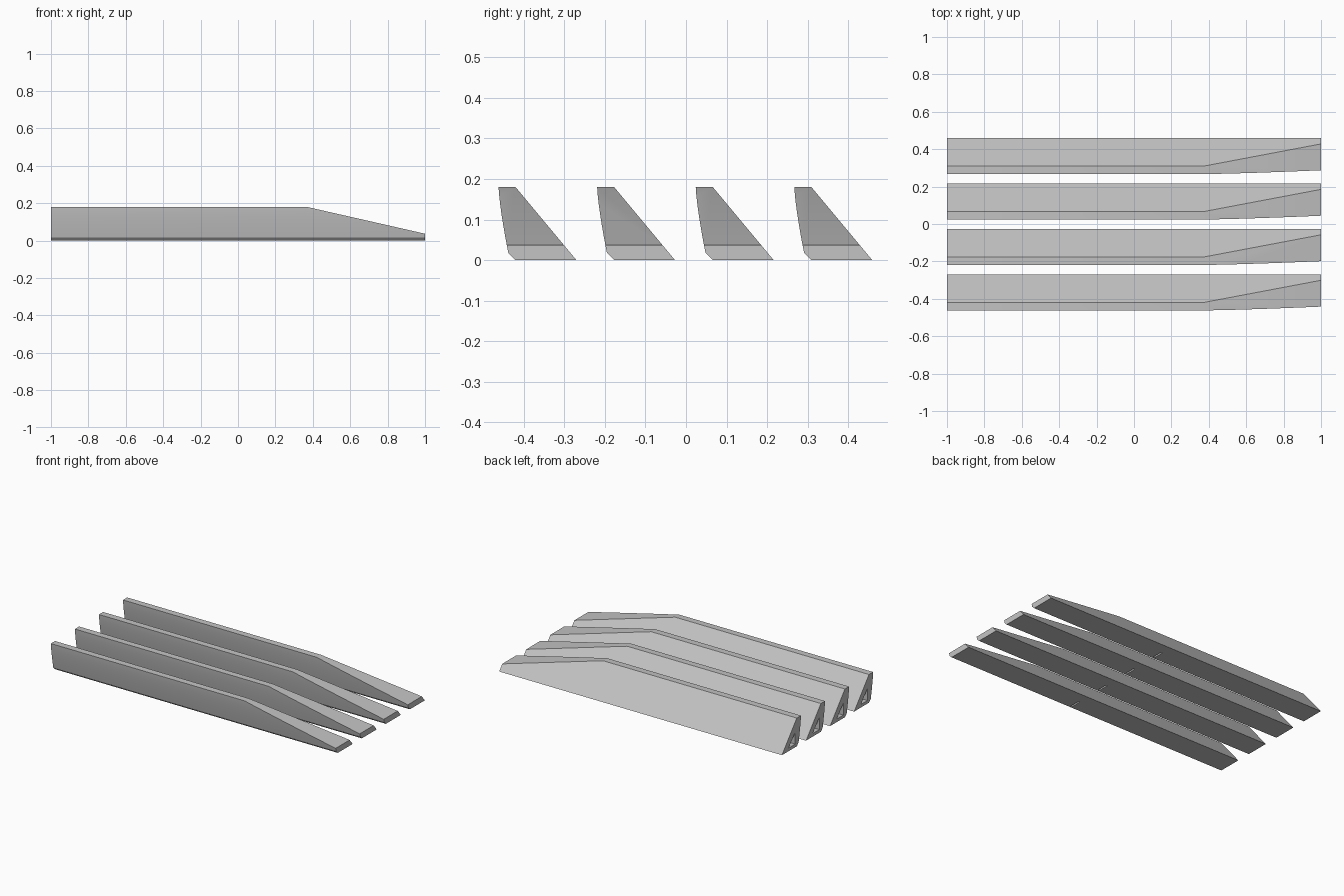
import bpy, bmesh
from mathutils import Vector

if "Cube" in bpy.data.objects:
    bpy.data.objects.remove(bpy.data.objects["Cube"])

PITCH = 0.243          # spacing between slats
FIRST = -0.462         # front edge of the first slat

grey = bpy.data.materials.new("mid_grey")
grey.diffuse_color = (0.55, 0.55, 0.55, 1)
grey.use_nodes = True
grey.node_tree.nodes["Principled BSDF"].inputs["Base Color"].default_value = grey.diffuse_color


def prism(name, profile, x0, x1):
    """Extrude a (y, z) profile along x."""
    bm = bmesh.new()
    face = bm.faces.new([bm.verts.new((x0, y, z)) for y, z in profile])
    ext = bmesh.ops.extrude_face_region(bm, geom=[face])
    verts = [g for g in ext["geom"] if isinstance(g, bmesh.types.BMVert)]
    bmesh.ops.translate(bm, verts=verts, vec=(x1 - x0, 0, 0))
    bmesh.ops.recalc_face_normals(bm, faces=bm.faces)
    mesh = bpy.data.meshes.new(name)
    bm.to_mesh(mesh)
    bm.free()
    obj = bpy.data.objects.new(name, mesh)
    bpy.context.collection.objects.link(obj)
    return obj


def slope_end(obj):
    """Slice the nose down from the ridge to the low end."""
    bm = bmesh.new()
    bm.from_mesh(obj.data)
    normal = Vector((0.143, 0, 0.63)).normalized()
    cut = bmesh.ops.bisect_plane(bm, geom=bm.verts[:] + bm.edges[:] + bm.faces[:],
                                 plane_co=(0.37, 0, 0.18), plane_no=normal, clear_outer=True)
    edges = [g for g in cut["geom_cut"] if isinstance(g, bmesh.types.BMEdge)]
    bmesh.ops.holes_fill(bm, edges=edges)
    bmesh.ops.recalc_face_normals(bm, faces=bm.faces)
    bm.to_mesh(obj.data)
    bm.free()


# Slat cross-section: chamfered foot, gently curved front, sloping back
front = [(0.024 * (1 - t) ** 1.35, 0.018 + 0.162 * t) for t in (0, 0.14, 0.3, 0.45, 0.6, 0.75, 0.88, 1)]
section = [(0.192, 0), (0.042, 0)] + front + [(0.042, 0.18)]
channel = [(0.058, 0.02), (0.125, 0.02), (0.058, 0.095)]
slot = [(0.05, -0.02), (0.12, -0.02), (0.12, 0.025), (0.05, 0.025)]

for i in range(4):
    y = FIRST + PITCH * i
    slat = prism(f"slat_{i + 1}", section, -1, 1)
    slope_end(slat)
    slat.data.materials.append(grey)
    slat.location.y = y
    # Triangular channel from the tall end, with a narrow slot underneath
    for name, profile, x0, x1 in (("channel_cutter", channel, -1.05, 0.13),
                                  ("slot_cutter", slot, 0.115, 0.125)):
        cutter = prism(f"{name}_{i + 1}", profile, x0, x1)
        cutter.data.materials.append(grey)
        cutter.location.y = y
        cutter.hide_render = True
        cutter.hide_set(True)
        mod = slat.modifiers.new(name, "BOOLEAN")
        mod.operation = "DIFFERENCE"
        mod.solver = "EXACT"
        mod.object = cutter
    bpy.ops.object.select_all(action="DESELECT")
    slat.select_set(True)
    bpy.context.view_layer.objects.active = slat
    bpy.ops.object.shade_smooth_by_angle()
